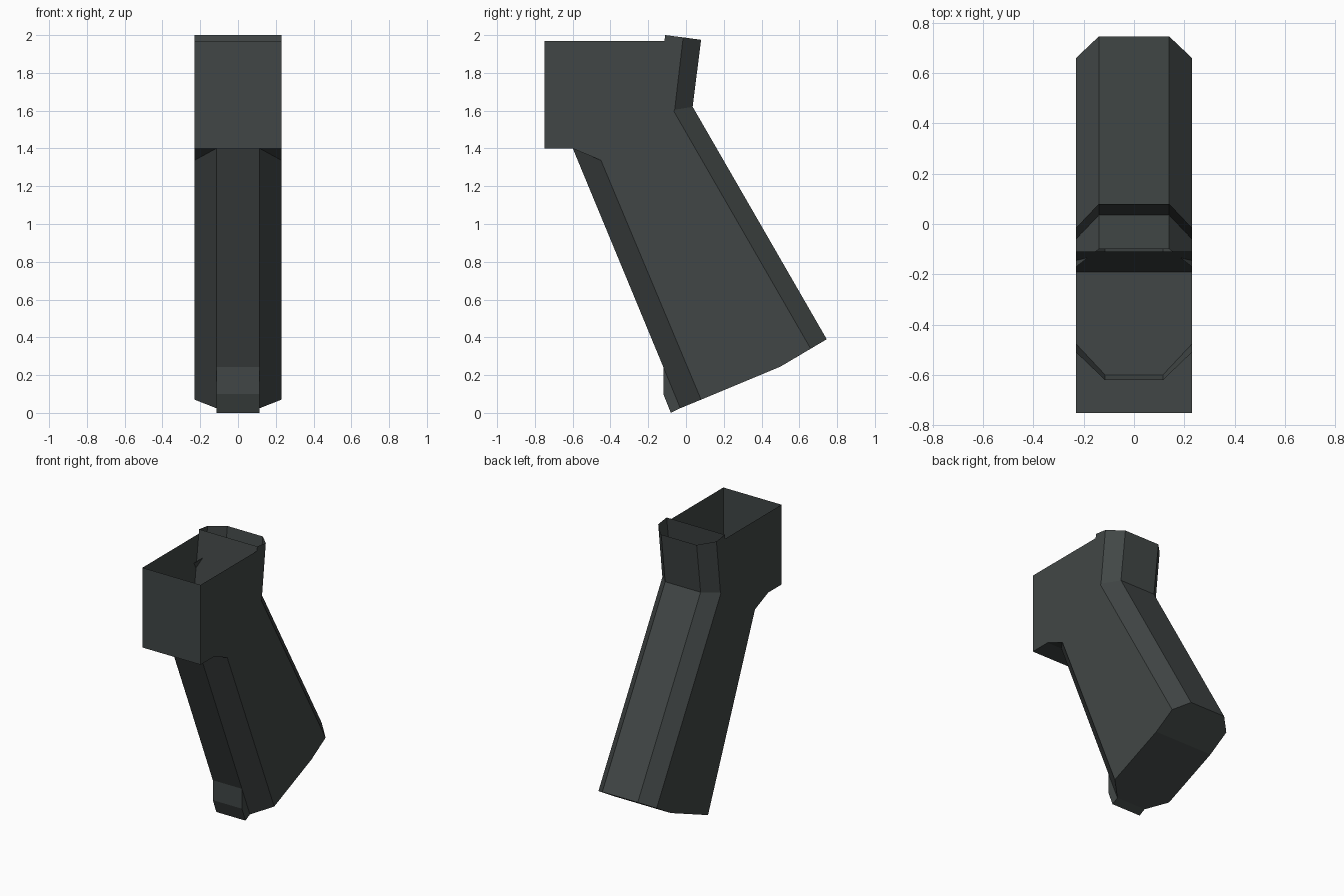
import bpy, bmesh

old = bpy.data.objects.get("Cube")
if old:
    bpy.data.objects.remove(old, do_unlink=True)

# Single dark grey polymer
grey = bpy.data.materials.new("dark_grey")
grey.use_nodes = True
COLOUR = (0.053, 0.062, 0.061, 1)
grey.diffuse_color = COLOUR
bsdf = grey.node_tree.nodes["Principled BSDF"]
bsdf.inputs["Base Color"].default_value = COLOUR
bsdf.inputs["Roughness"].default_value = 0.6


def finish(name, bm):
    bmesh.ops.recalc_face_normals(bm, faces=bm.faces)
    mesh = bpy.data.meshes.new(name)
    bm.to_mesh(mesh)
    bm.free()
    mesh.materials.append(grey)
    obj = bpy.data.objects.new(name, mesh)
    bpy.context.collection.objects.link(obj)
    return obj


def mirrored_ring(bm, half):
    """Closed ring from points on the +x side, listed front to back."""
    left = [bm.verts.new(p) for p in half]
    right = [bm.verts.new((-x, y, z)) for x, y, z in half]
    return left + right[::-1]


def loft(bm, a, b):
    for i in range(len(a)):
        j = (i + 1) % len(a)
        bm.faces.new((a[i], a[j], b[j], b[i]))


W, FRONT, BACK = 0.23, 0.115, 0.14   # half widths: sides, front flat, back flat

# Handle: chamfered, tapering tube, open at the top, creased cap at the bottom
bm = bmesh.new()
low = mirrored_ring(bm, [(FRONT, -0.03, 0.025), (W, 0.08, 0.07), (W, 0.50, 0.245),
                         (W, 0.66, 0.34), (BACK, 0.745, 0.39)])
high = mirrored_ring(bm, [(FRONT, -0.62, 1.45), (W, -0.51, 1.48), (W, -0.34, 1.63),
                          (W, -0.17, 1.78), (BACK, -0.10, 1.855)])
loft(bm, low, high)
bm.faces.new((low[0], low[1], low[2], low[7], low[8], low[9]))
bm.faces.new(low[2:8])
finish("handle", bm)

# Rear tang: leaning tube, open at both ends
bm = bmesh.new()
low = mirrored_ring(bm, [(W, -0.19, 1.40), (W, -0.06, 1.605), (BACK, 0.035, 1.62)])
high = mirrored_ring(bm, [(W, -0.11, 2.0), (W, -0.015, 1.988), (BACK, 0.08, 1.975)])
loft(bm, low, high)
finish("rear_tang", bm)

# Upper housing: thin-walled tray, open above and closed behind by the tang
bm = bmesh.new()
low = mirrored_ring(bm, [(W, -0.75, 1.40), (W, -0.19, 1.40)])
high = mirrored_ring(bm, [(W, -0.75, 1.97), (W, -0.114, 1.97)])
bm.faces.new(low)
for i, j in ((0, 1), (2, 3), (3, 0)):
    bm.faces.new((low[i], low[j], high[j], high[i]))
finish("upper_housing", bm)


# Small wedges where the front chamfers stop under the housing
bm = bmesh.new()
for s in (-1, 1):
    inner = bm.verts.new((s * FRONT, -0.60, 1.40))
    outer = bm.verts.new((s * W, -0.60, 1.40))
    tip = bm.verts.new((s * W, -0.45, 1.337))
    rear = bm.verts.new((s * W, -0.475, 1.40))
    for f in ((inner, outer, tip), (outer, rear, tip), (inner, rear, outer), (inner, tip, rear)):
        bm.faces.new(f)
finish("chamfer_stops", bm)

# Toe at the bottom of the front edge
bm = bmesh.new()
profile = [(-0.12, 0.25), (-0.12, 0.10), (-0.08, 0.0), (-0.03, 0.025)]
a = [bm.verts.new((-FRONT, y, z)) for y, z in profile]
b = [bm.verts.new((FRONT, y, z)) for y, z in profile]
loft(bm, a, b)
bm.faces.new(a)
bm.faces.new(b)
finish("front_toe", bm)
